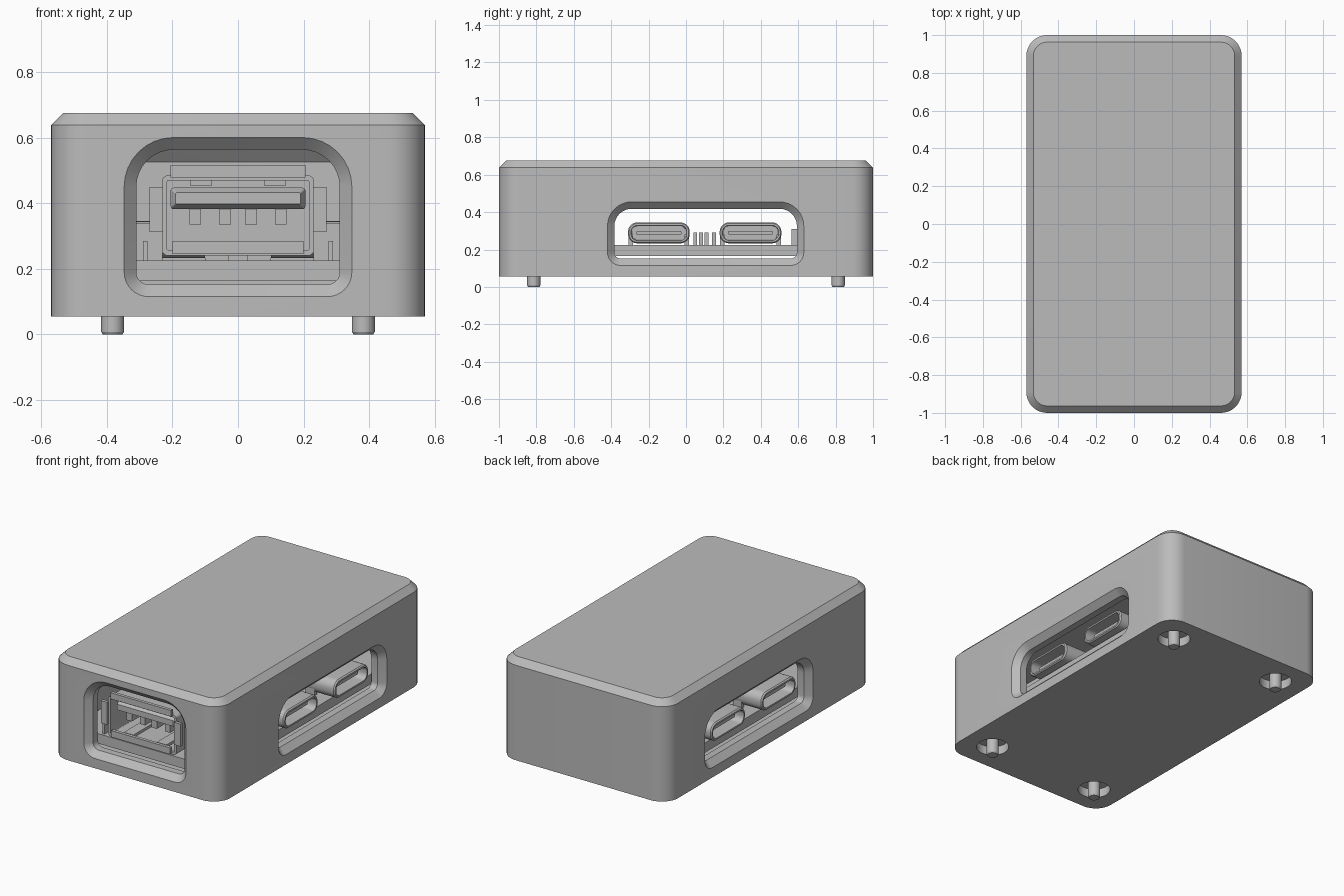
import bpy, bmesh, math

if "Cube" in bpy.data.objects:
    bpy.data.objects.remove(bpy.data.objects["Cube"], do_unlink=True)

grey = bpy.data.materials.new("plain grey")
grey.use_nodes = True
grey.diffuse_color = (0.5, 0.5, 0.5, 1)
grey.node_tree.nodes["Principled BSDF"].inputs["Base Color"].default_value = (0.5, 0.5, 0.5, 1)

AXES = {"x": lambda u, v, d: (d, u, v),
        "y": lambda u, v, d: (u, d, v),
        "z": lambda u, v, d: (u, v, d)}


def rounded(u0, u1, v0, v1, top, bottom=None, inset=0.0, steps=8):
    """Rounded rectangle outline with separate top and bottom radii."""
    bottom = top if bottom is None else bottom
    u0, u1, v0, v1 = u0 + inset, u1 - inset, v0 + inset, v1 - inset
    top, bottom = max(top - inset, 0.004), max(bottom - inset, 0.004)
    corners = [(u1 - top, v1 - top, top), (u0 + top, v1 - top, top),
               (u0 + bottom, v0 + bottom, bottom), (u1 - bottom, v0 + bottom, bottom)]
    points = []
    for i, (cu, cv, r) in enumerate(corners):
        for k in range(steps + 1):
            a = math.pi / 2 * (i + k / steps)
            points.append((cu + r * math.cos(a), cv + r * math.sin(a)))
    return points


def loft(name, axis, sections):
    """Closed solid through (depth, outline) sections."""
    bm = bmesh.new()
    place = AXES[axis]
    rings = [[bm.verts.new(place(u, v, d)) for u, v in pts] for d, pts in sections]
    for a, b in zip(rings, rings[1:]):
        for i in range(len(a)):
            j = (i + 1) % len(a)
            bm.faces.new((a[i], a[j], b[j], b[i]))
    bm.faces.new(rings[0])
    bm.faces.new(rings[-1])
    bmesh.ops.recalc_face_normals(bm, faces=bm.faces)
    mesh = bpy.data.meshes.new(name)
    bm.to_mesh(mesh)
    bm.free()
    mesh.materials.append(grey)
    obj = bpy.data.objects.new(name, mesh)
    bpy.context.collection.objects.link(obj)
    return obj


def box(name, x0, x1, y0, y1, z0, z1):
    outline = [(x0, y0), (x1, y0), (x1, y1), (x0, y1)]
    return loft(name, "z", [(z0, outline), (z1, outline)])


def circle(x, y, r, n=32):
    return [(x + r * math.cos(2 * math.pi * i / n), y + r * math.sin(2 * math.pi * i / n))
            for i in range(n)]


def smooth(obj):
    bpy.ops.object.select_all(action="DESELECT")
    obj.select_set(True)
    bpy.context.view_layer.objects.active = obj
    bpy.ops.object.shade_smooth_by_angle(angle=math.radians(30))


def cut(obj, cutter):
    cutter.hide_render = True
    mod = obj.modifiers.new("cut", "BOOLEAN")
    mod.operation, mod.solver, mod.object = "DIFFERENCE", "EXACT", cutter
    bpy.context.view_layer.objects.active = obj
    bpy.ops.object.modifier_apply(modifier=mod.name)
    bpy.data.objects.remove(cutter, do_unlink=True)


def window(axis, face, sign, **shape):
    """Cutter for a wall opening with a bevelled rim."""
    bevel = 0.037
    return loft("opening_cutter", axis, [
        (sign * (face + 0.01), rounded(inset=-0.01, **shape)),
        (sign * (face - bevel), rounded(inset=bevel, **shape)),
        (sign * (face - 0.12), rounded(inset=bevel, **shape))])


# Case with chamfered lid edge
W, L = 0.57, 1.0
plan = dict(u0=-W, u1=W, v0=-L, v1=L, top=0.11)
case = loft("case", "z", [(0.055, rounded(**plan)), (0.638, rounded(**plan)),
                          (0.675, rounded(inset=0.037, **plan))])
cut(case, loft("cavity_cutter", "z", [(0.14, rounded(inset=0.08, **plan)),
                                      (0.525, rounded(inset=0.08, **plan)),
                                      (0.61, rounded(inset=0.15, **plan))]))
cut(case, window("y", L, -1, u0=-0.347, u1=0.347, v0=0.115, v1=0.6, top=0.15, bottom=0.075))
for side in (-1, 1):
    cut(case, window("x", W, side, u0=-0.42, u1=0.63, v0=0.115, v1=0.455, top=0.13, bottom=0.07))

# Screw recesses and protruding pins
for sx in (-1, 1):
    for sy in (-1, 1):
        x, y = sx * 0.382, sy * 0.814
        cut(case, loft("recess_cutter", "z", [(0.04, circle(x, y, 0.093)), (0.11, circle(x, y, 0.093))]))
        smooth(loft("foot_pin", "z", [(0.0, circle(x, y, 0.03)), (0.008, circle(x, y, 0.035)),
                                      (0.12, circle(x, y, 0.035))]))
smooth(case)

# Circuit board
box("circuit_board", -0.485, 0.485, -0.915, 0.915, 0.165, 0.225)

# Small side sockets, hollow with a centre tongue
for side in (-1, 1):
    for yc in (-0.145, 0.345):
        shell = dict(u0=yc - 0.165, u1=yc + 0.165, v0=0.233, v1=0.345, top=0.05)
        smooth(loft("side_socket", "x", [
            (side * 0.1, rounded(**shell)), (side * 0.522, rounded(**shell)),
            (side * 0.53, rounded(inset=0.006, **shell)),
            (side * 0.53, rounded(inset=0.016, **shell)),
            (side * 0.2, rounded(inset=0.02, **shell))]))
        tongue = dict(u0=yc - 0.12, u1=yc + 0.12, v0=0.278, v1=0.3, top=0.008)
        loft("side_socket_tongue", "x", [(side * 0.19, rounded(**tongue)),
                                         (side * 0.49, rounded(**tongue))])
        for edge in (-1, 1):
            box("side_socket_leg", side * 0.36 - 0.03, side * 0.36 + 0.03,
                yc + edge * 0.15 - 0.012, yc + edge * 0.15 + 0.012, 0.22, 0.28)

# Front socket shell
shell = dict(u0=-0.232, u1=0.232, v0=0.24, v1=0.485, top=0.02)
smooth(loft("front_socket", "y", [(-0.42, rounded(**shell)), (-0.93, rounded(**shell)),
                                  (-0.93, rounded(inset=0.016, **shell)),
                                  (-0.46, rounded(inset=0.016, **shell))]))

# Flared lips around the mouth
box("top_lip", -0.205, 0.205, -0.945, -0.925, 0.478, 0.516)
box("bottom_lip", -0.2, 0.2, -0.945, -0.925, 0.245, 0.285)
for side in (-1, 1):
    a, b = sorted((side * 0.228, side * 0.27))
    box("side_lip", a, b, -0.945, -0.925, 0.312, 0.45)
    a, b = sorted((side * 0.23, side * 0.31))
    box("shell_bracket", a, b, -0.82, -0.74, 0.225, 0.34)
    a, b = sorted((side * 0.276, side * 0.29))
    box("shell_leg", a, b, -0.9, -0.84, 0.2, 0.285)
    # Spring fingers inside the shell
    a, b = sorted((side * 0.08, side * 0.145))
    box("top_spring", a, b, -0.9, -0.7, 0.452, 0.472)
    box("bottom_spring", a, b, -0.9, -0.7, 0.254, 0.272)

# Tongue with contacts
tongue = dict(u0=-0.205, u1=0.205, v0=0.382, v1=0.447, top=0.008)
loft("front_tongue", "y", [(-0.45, rounded(**tongue)), (-0.87, rounded(**tongue)),
                           (-0.9, rounded(inset=0.015, **tongue))])
for x in (-0.13, -0.04, 0.04, 0.13):
    box("front_contact", x - 0.018, x + 0.018, -0.87, -0.47, 0.335, 0.384)

# Small parts on the board
for y in (0.05, 0.08, 0.11, 0.15):
    box("board_chip", -0.03, 0.03, y - 0.01, y + 0.01, 0.222, 0.29)
box("board_block", -0.1, 0.1, 0.565, 0.66, 0.222, 0.31)
